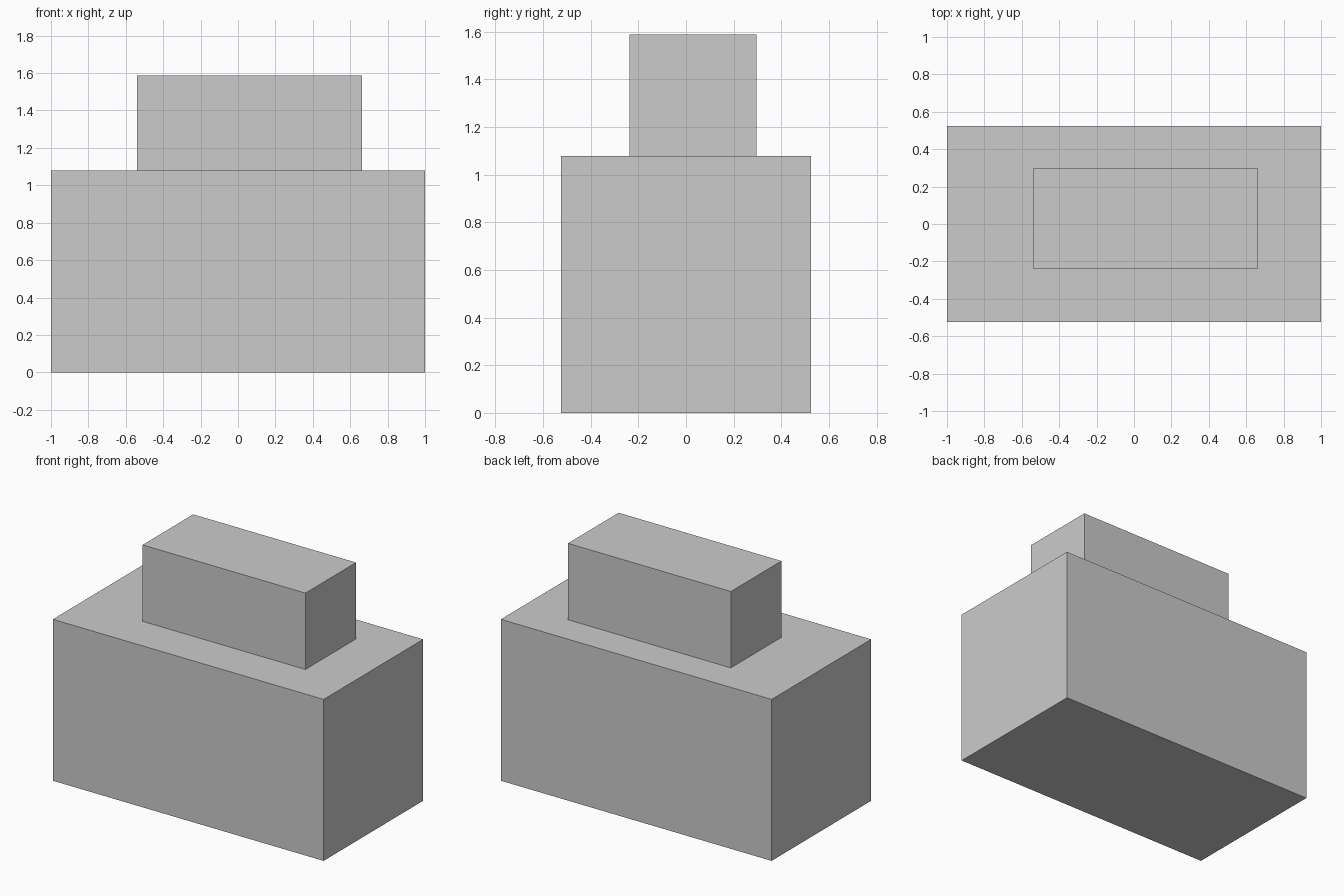
import bpy

if "Cube" in bpy.data.objects:
    bpy.data.objects.remove(bpy.data.objects["Cube"])


def box(name, x, y, z):
    """Add a box spanning the given (min, max) ranges."""
    spans = (x, y, z)
    bpy.ops.mesh.primitive_cube_add(size=1, location=[(a + b) / 2 for a, b in spans])
    obj = bpy.context.object
    obj.name = name
    obj.scale = [b - a for a, b in spans]
    bpy.ops.object.transform_apply(location=False, rotation=False, scale=True)
    return obj


BASE_TOP = 1.078

# Large lower block
box("base_block", (-1, 1), (-0.525, 0.525), (0, BASE_TOP))

# Smaller off-centre block resting on top
box("upper_block", (-0.539, 0.664), (-0.237, 0.297), (BASE_TOP, 1.588))
